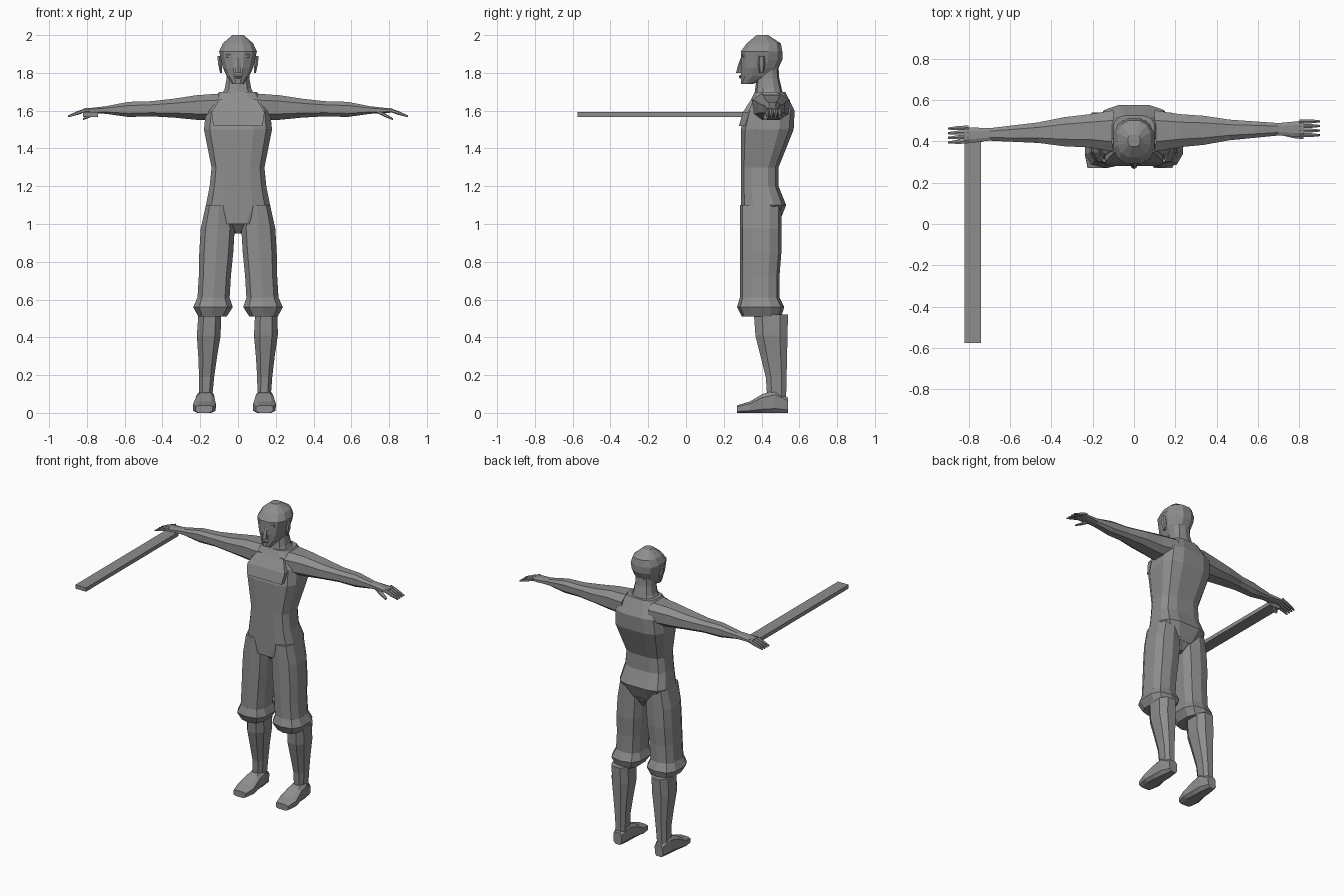
import bpy, bmesh, math
from mathutils import Vector

cube = bpy.data.objects.get("Cube")
if cube:
    bpy.data.objects.remove(cube, do_unlink=True)

grey = bpy.data.materials.new("plain grey")
grey.use_nodes = True
shade = 0.27
grey.diffuse_color = (shade, shade, shade, 1)
grey.node_tree.nodes["Principled BSDF"].inputs["Base Color"].default_value = grey.diffuse_color


def cross_section(sides, square):
    """Unit outline between an ellipse (square = 1) and a box (square near 0)."""
    angles = [(k + 0.5) * math.tau / sides for k in range(sides)]
    rows = []
    for wave in (math.cos, math.sin):
        row = [math.copysign(abs(wave(a)) ** square, wave(a)) for a in angles]
        largest = max(row)
        rows.append([value / largest for value in row])
    return list(zip(*rows))


def loft(name, start, end, widths, depths, sides=8, square=0.75, anchor=0, side=1, move=None):
    """Skin evenly spaced rings along a line; widths and depths are half sizes.
    An anchor of 1 or -1 rests one edge of every ring on the line."""
    start, end = Vector(start), Vector(end)
    span = [abs(value) for value in end - start]
    along = span.index(max(span))
    across, over = [axis for axis in range(3) if axis != along]
    outline = cross_section(sides, square)
    bm = bmesh.new()
    rings = []
    for step, (width, depth) in enumerate(zip(widths, depths)):
        centre = start.lerp(end, step / (len(widths) - 1))
        ring = []
        for u, v in outline:
            point = centre.copy()
            point[across] += u * width
            point[over] += (v + anchor) * depth
            point.x *= side
            if move:
                move(point)
            ring.append(bm.verts.new(point))
        rings.append(ring)
    for low, high in zip(rings, rings[1:]):
        for k in range(sides):
            j = (k + 1) % sides
            bm.faces.new((low[k], low[j], high[j], high[k]))
    bm.faces.new(rings[0])
    bm.faces.new(rings[-1])
    bmesh.ops.recalc_face_normals(bm, faces=bm.faces)
    mesh = bpy.data.meshes.new(name)
    bm.to_mesh(mesh)
    bm.free()
    mesh.materials.append(grey)
    bpy.context.collection.objects.link(bpy.data.objects.new(name, mesh))


def slope_chest(point):
    point.y += max(0, point.z - 1.55) / 2


def round_crown(point):
    point.y += max(0, point.z - 1.93) * 1.2


def sweep_right_arm(point):
    point.y -= max(0, -point.x - 0.2) / 20


def lean_right(point):
    point.x -= max(0, 0.5 - point.z) / 25


# Torso, with the bib edge standing proud of the chest
loft("torso", (0, 0.29, 1), (0, 0.29, 1.7),
     widths=(0.1, 0.17, 0.15, 0.14, 0.16, 0.18, 0.17, 0.1),
     depths=(0.1, 0.12, 0.1, 0.1, 0.12, 0.14, 0.13, 0.08),
     sides=12, square=0.6, anchor=1, move=slope_chest)
loft("bib", (0, 0.3, 1.52), (0, 0.3, 1.66), widths=(0.13, 0.14, 0.1), depths=(0.02, 0.02, 0.01),
     sides=4, move=slope_chest)
loft("crotch", (0, 0.4, 1.02), (0, 0.41, 0.95), widths=(0.08, 0.02), depths=(0.1, 0.05))

# Neck and head
loft("neck", (0, 0.44, 1.66), (0, 0.43, 1.83), widths=(0.1, 0.07, 0.06, 0.06),
     depths=(0.08, 0.07, 0.06, 0.06), sides=10)
loft("head", (0, 0.29, 1.74), (0, 0.29, 2),
     widths=(0.03, 0.06, 0.08, 0.09, 0.1, 0.08, 0.03),
     depths=(0.03, 0.09, 0.1, 0.11, 0.11, 0.09, 0.03),
     sides=12, square=0.85, anchor=1, move=round_crown)
loft("nose", (0, 0.29, 1.8), (0, 0.3, 1.88), widths=(0.015, 0.015, 0.01),
     depths=(0.025, 0.02, 0.01), sides=6)
loft("brow", (-0.06, 0.31, 1.89), (0.06, 0.31, 1.89), widths=(0.01, 0.02, 0.02, 0.01),
     depths=(0.01, 0.01, 0.01, 0.01), sides=6)
loft("lips", (0, 0.3, 1.77), (0, 0.3, 1.79), widths=(0.01, 0.025, 0.01),
     depths=(0.015, 0.02, 0.015), sides=6)

for word, side in (("left", 1), ("right", -1)):
    loft(word + "_ear", (0.09, 0.4, 1.8), (0.1, 0.4, 1.89), widths=(0.005, 0.01, 0.01),
         depths=(0.01, 0.02, 0.015), sides=6, side=side)

    # Arm, tapering to a flat hand
    arm = dict(side=side, move=sweep_right_arm)
    loft(word + "_arm", (0.1, 0.45, 1.62), (0.82, 0.46, 1.6),
         widths=(0.1, 0.08, 0.07, 0.05, 0.04, 0.03, 0.04),
         depths=(0.07, 0.065, 0.05, 0.04, 0.04, 0.02, 0.01), **arm)
    for finger in range(4):
        y = 0.43 + finger / 45
        loft(f"{word}_finger_{finger + 1}", (0.8, y, 1.605), (0.9, y, 1.57),
             widths=(0.01, 0.01, 0.005), depths=(0.01, 0.01, 0.005), sides=6, **arm)
    loft(word + "_thumb", (0.73, 0.44, 1.6), (0.82, 0.42, 1.555),
         widths=(0.015, 0.015, 0.01), depths=(0.01, 0.01, 0.005), sides=6, **arm)

    # Breeches with a gathered cuff
    loft(word + "_breeches_leg", (0.1, 0.285, 1.1), (0.13, 0.285, 0.6),
         widths=(0.07, 0.09, 0.09, 0.085, 0.085), depths=(0.11, 0.11, 0.11, 0.105, 0.105),
         sides=10, square=0.7, anchor=1, side=side)
    loft(word + "_cuff", (0.13, 0.39, 0.61), (0.135, 0.4, 0.51),
         widths=(0.085, 0.105, 0.075), depths=(0.105, 0.125, 0.105),
         sides=10, square=0.7, side=side)

    # Bare lower leg and foot
    lower = dict(side=side, move=lean_right)
    loft(word + "_calf", (0.15, 0.54, 0.52), (0.155, 0.53, 0.08),
         widths=(0.06, 0.063, 0.05, 0.04, 0.035), depths=(0.09, 0.085, 0.07, 0.055, 0.05),
         anchor=-1, **lower)
    loft(word + "_foot", (0.155, 0.54, 0), (0.16, 0.27, 0),
         widths=(0.03, 0.045, 0.05, 0.06, 0.045), depths=(0.04, 0.06, 0.05, 0.03, 0.02),
         square=0.55, anchor=1, **lower)

# Plank held in the right hand
loft("plank", (-0.78, 0.42, 1.58), (-0.78, -0.575, 1.58), widths=(0.04, 0.04),
     depths=(0.013, 0.013), sides=4)
